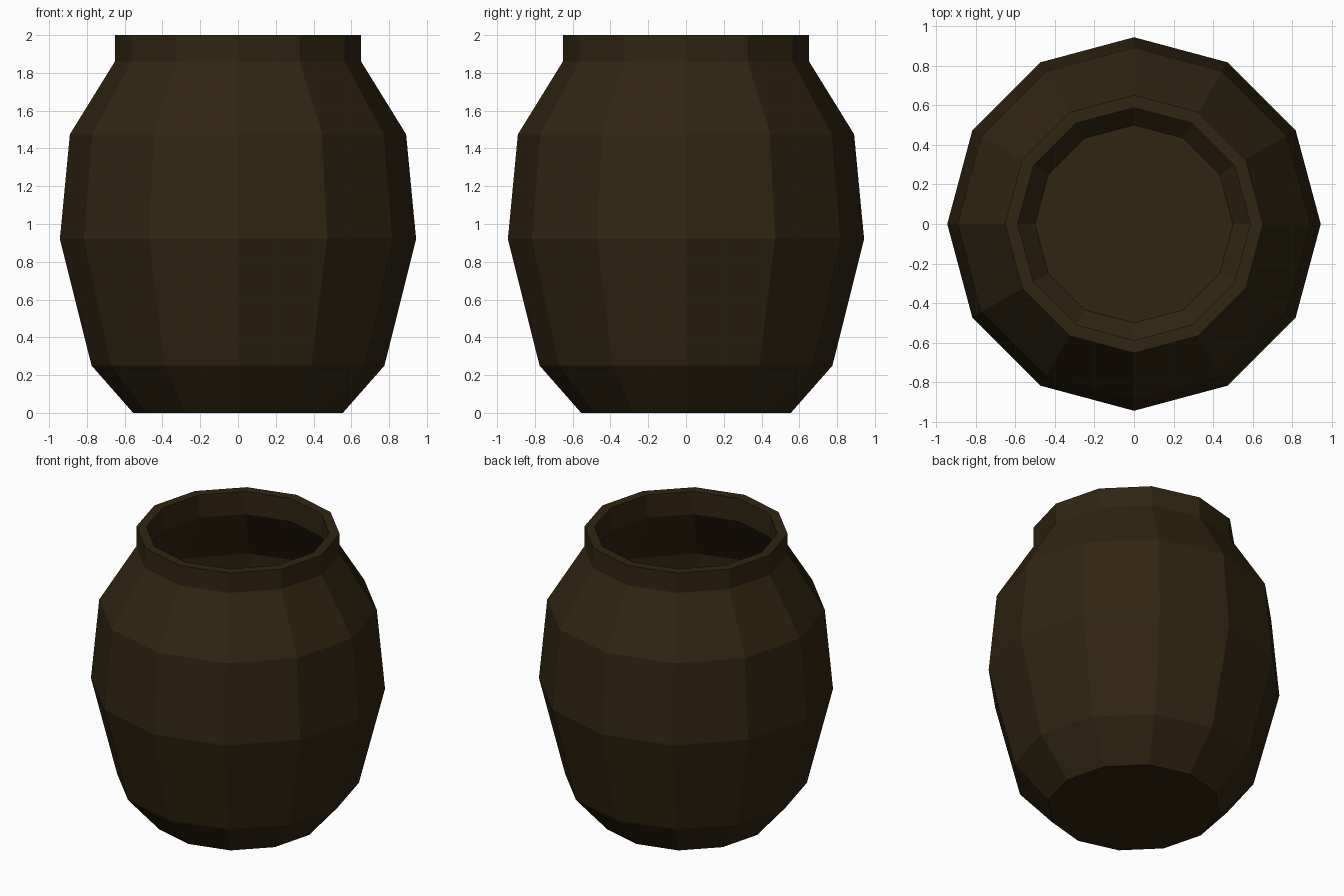
import bpy, bmesh, math

if "Cube" in bpy.data.objects:
    bpy.data.objects.remove(bpy.data.objects["Cube"], do_unlink=True)

SIDES = 12


def make_material(name, colour):
    mat = bpy.data.materials.new(name)
    mat.use_nodes = True
    mat.diffuse_color = colour
    mat.node_tree.nodes["Principled BSDF"].inputs["Base Color"].default_value = colour
    return mat


def lathe(name, profile, mat):
    """Revolve a (radius, height) profile and cap both of its ends."""
    bm = bmesh.new()
    rings = []
    for r, z in profile:
        angles = [math.tau * i / SIDES for i in range(SIDES)]
        rings.append([bm.verts.new((r * math.cos(a), r * math.sin(a), z)) for a in angles])
    for low, high in zip(rings, rings[1:]):
        for i in range(SIDES):
            j = (i + 1) % SIDES
            bm.faces.new((low[i], low[j], high[j], high[i]))
    bm.faces.new(rings[0][::-1])
    bm.faces.new(rings[-1])
    bmesh.ops.recalc_face_normals(bm, faces=bm.faces)
    mesh = bpy.data.meshes.new(name)
    bm.to_mesh(mesh)
    bm.free()
    mesh.materials.append(mat)
    obj = bpy.data.objects.new(name, mesh)
    bpy.context.collection.objects.link(obj)
    return obj


# Outer wall from the base up to the rim
outer = [(0.555, 0), (0.775, 0.25), (0.943, 0.92), (0.89, 1.475), (0.652, 1.86), (0.652, 2)]
# Inner wall from the rim down to the floor
inner = [(0.587, 2), (0.587, 1.84), (0.83, 1.45), (0.877, 0.92), (0.717, 0.28), (0.5, 0.06)]

dark_brown = make_material("dark brown clay", (0.030, 0.018, 0.0055, 1))
lathe("pot", outer + inner, dark_brown)
